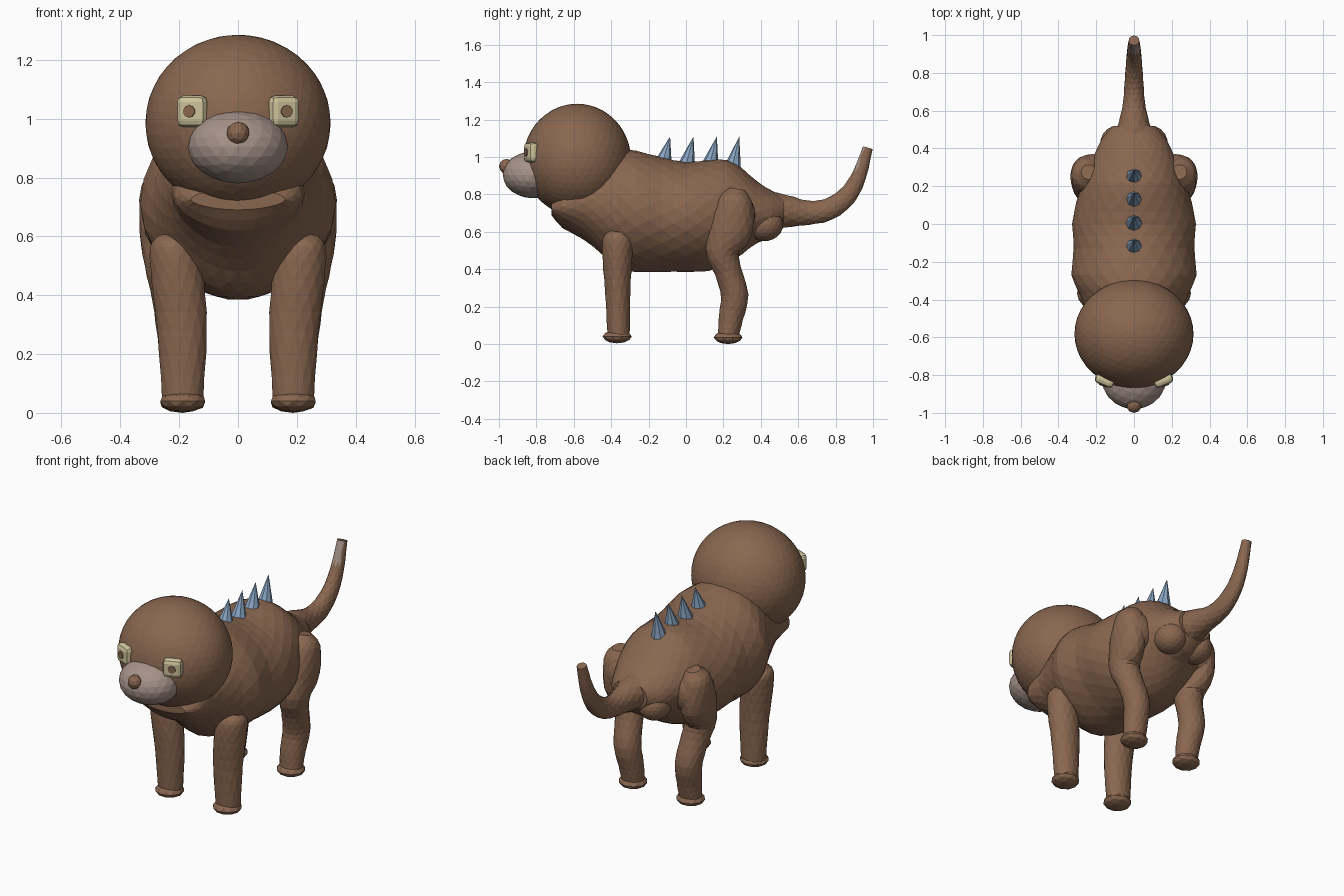
import bpy, bmesh, math
from mathutils import Vector, Matrix

cube = bpy.data.objects.get("Cube")
if cube:
    bpy.data.objects.remove(cube)


def material(name, rgb):
    m = bpy.data.materials.new(name)
    m.use_nodes = True
    m.diffuse_color = (*rgb, 1)
    m.node_tree.nodes["Principled BSDF"].inputs["Base Color"].default_value = (*rgb, 1)
    return m


BROWN = material("brown fur", (0.25, 0.135, 0.08))
GREY = material("pale muzzle", (0.38, 0.29, 0.25))
CREAM = material("cream eye", (0.62, 0.55, 0.33))
BLUE = material("blue spike", (0.25, 0.38, 0.55))


def finish(name, bm, *mats):
    bmesh.ops.recalc_face_normals(bm, faces=bm.faces)
    mesh = bpy.data.meshes.new(name)
    bm.to_mesh(mesh)
    bm.free()
    ob = bpy.data.objects.new(name, mesh)
    bpy.context.collection.objects.link(ob)
    for m in mats:
        mesh.materials.append(m)
    return ob


def ball(name, centre, radii, mat, detail=3):
    bm = bmesh.new()
    bmesh.ops.create_icosphere(bm, subdivisions=detail, radius=1)
    bmesh.ops.transform(bm, verts=bm.verts,
                        matrix=Matrix.Translation(centre) @ Matrix.Diagonal((*radii, 1)))
    return finish(name, bm, mat)


def refine(points, steps):
    """Catmull-Rom interpolation of all the values of each point."""
    p = [Vector(q) for q in points]
    p = [2 * p[0] - p[1]] + p + [2 * p[-1] - p[-2]]
    out = []
    for a, b, c, d in zip(p, p[1:], p[2:], p[3:]):
        for i in range(steps):
            t = i / steps
            out.append(0.5 * (2 * b + (c - a) * t + (2 * a - 5 * b + 4 * c - d) * t * t
                              + (3 * b - a - 3 * c + d) * t ** 3))
    return out + [p[-2]]


def tube(name, points, sides, steps=3, upright=False, mats=(BROWN,), egg=0):
    """Loft through points (x, y, z, half width in x, half depth)."""
    bm = bmesh.new()
    path = refine(points, steps)
    rings = []
    for i, q in enumerate(path):
        a, b = path[max(i - 1, 0)], path[min(i + 1, len(path) - 1)]
        way = Vector((0, 1, 0)) if upright else Vector((0, b[1] - a[1], b[2] - a[2])).normalized()
        up = Vector((1, 0, 0)).cross(way)
        ring = []
        for k in range(sides):
            ang = 2 * math.pi * (k + 0.5 * (i % 2)) / sides
            c, s = math.cos(ang), math.sin(ang)
            wide = 1 - egg * max(0, -s) * abs(s)
            ring.append(bm.verts.new(Vector(q[:3]) + Vector((c * q[3] * wide, 0, 0)) + up * s * q[4]))
        rings.append(ring)
    for i, (r, n) in enumerate(zip(rings, rings[1:])):
        for k in range(sides):
            j = (k + 1) % sides
            if i % 2:
                bm.faces.new((r[k], r[j], n[j]))
                bm.faces.new((r[k], n[j], n[k]))
            else:
                bm.faces.new((r[k], r[j], n[k]))
                bm.faces.new((r[j], n[j], n[k]))
    bm.faces.new(rings[0])
    bm.faces.new(rings[-1])
    return finish(name, bm, *mats)


# Body: y, underside, back line, half width
outline = [(-.72, .69, .76, .16), (-.66, .62, .85, .215), (-.55, .56, .95, .23),
           (-.45, .48, 1.0, .26), (-.37, .41, 1.04, .29), (-.27, .385, 1.035, .332),
           (-.13, .385, 1.0, .32), (0, .385, .975, .328), (.12, .39, .985, .305),
           (.22, .43, .985, .27), (.3, .48, .94, .24), (.38, .54, .87, .205),
           (.46, .57, .82, .165), (.52, .62, .79, .11)]
tube("body", [(0, y, (lo + hi) / 2, w, (hi - lo) / 2) for y, lo, hi, w in outline],
     24, 2, upright=True, egg=0.15)

# Tail, with a pale patch on the front of its tip
tail = tube("tail", [(0, .40, .71, .14, .12), (0, .53, .71, .085, .09), (0, .65, .702, .058, .066),
                     (0, .76, .72, .05, .06), (0, .86, .79, .042, .052),
                     (0, .925, .90, .036, .04), (0, .972, 1.05, .028, .027)],
            12, mats=(BROWN, GREY))
for f in tail.data.polygons:
    if f.center.z > 0.93 and f.normal.y < -0.6:
        f.material_index = 1

# Head, muzzle and nose
ball("head", (0, -.582, .985), (.315, .288, .3), BROWN, 4)
ball("muzzle", (0, -.82, .905), (.17, .16, .125), GREY)
ball("nose", (0, -.96, .95), (.04, .04, .04), BROWN, 2)

for side, s in (("left", 1), ("right", -1)):
    # Eye: rounded block turned outwards with the head, and a thin pupil
    turn = Matrix.Translation((s * .155, -.828, 1.025)) @ Matrix.Rotation(s * .38, 4, "Z")
    bm = bmesh.new()
    bmesh.ops.create_cube(bm, size=1, matrix=turn @ Matrix.Diagonal((.106, .056, .106, 1)))
    bmesh.ops.bevel(bm, geom=bm.edges[:], offset=.022, segments=2, affect="EDGES", profile=.5)
    finish(side + "_eye", bm, CREAM)
    bm = bmesh.new()
    bmesh.ops.create_cone(bm, cap_ends=True, segments=10, radius1=.021, radius2=.021, depth=.008,
                          matrix=turn @ Matrix.Translation((0, -.029, 0))
                          @ Matrix.Rotation(math.pi / 2, 4, "X"))
    finish(side + "_pupil", bm, BROWN)

    # Front leg and paw
    tube(side + "_front_leg", [(s * .225, -.36, .60, .05, .045), (s * .22, -.365, .56, .08, .08),
                               (s * .205, -.367, .45, .09, .08), (s * .19, -.365, .28, .085, .068),
                               (s * .188, -.36, .04, .07, .06)], 14)
    ball(side + "_front_paw", (s * .188, -.368, .04), (.08, .078, .036), BROWN, 2)

    # Hind leg, haunch and paw
    tube(side + "_hind_leg", [(s * .24, .275, .83, .04, .04), (s * .25, .265, .77, .08, .09),
                              (s * .25, .24, .62, .085, .12), (s * .235, .195, .5, .083, .092),
                              (s * .215, .225, .39, .078, .073), (s * .2, .26, .26, .075, .074),
                              (s * .19, .24, .14, .07, .066), (s * .188, .225, .04, .065, .056)], 14)
    ball(side + "_haunch", (s * .22, .275, .69), (.112, .095, .12), BROWN)
    ball(side + "_rump", (s * .09, .42, .64), (.09, .1, .09), BROWN)
    ball(side + "_hind_paw", (s * .188, .225, .036), (.08, .077, .036), BROWN, 2)

# Back spikes leaning towards the tail
for i, (y, z) in enumerate([(-.125, .97), (0, .955), (.125, .955), (.245, .94)]):
    bm = bmesh.new()
    bmesh.ops.create_cone(bm, cap_ends=True, segments=8, radius1=.048, radius2=0, depth=1.11 - z,
                          matrix=Matrix.Translation((0, y, (z + 1.11) / 2)))
    for v in bm.verts:
        if v.co.z > 1.1:
            v.co.y += .04
    finish("back_spike_%d" % (i + 1), bm, BLUE)
